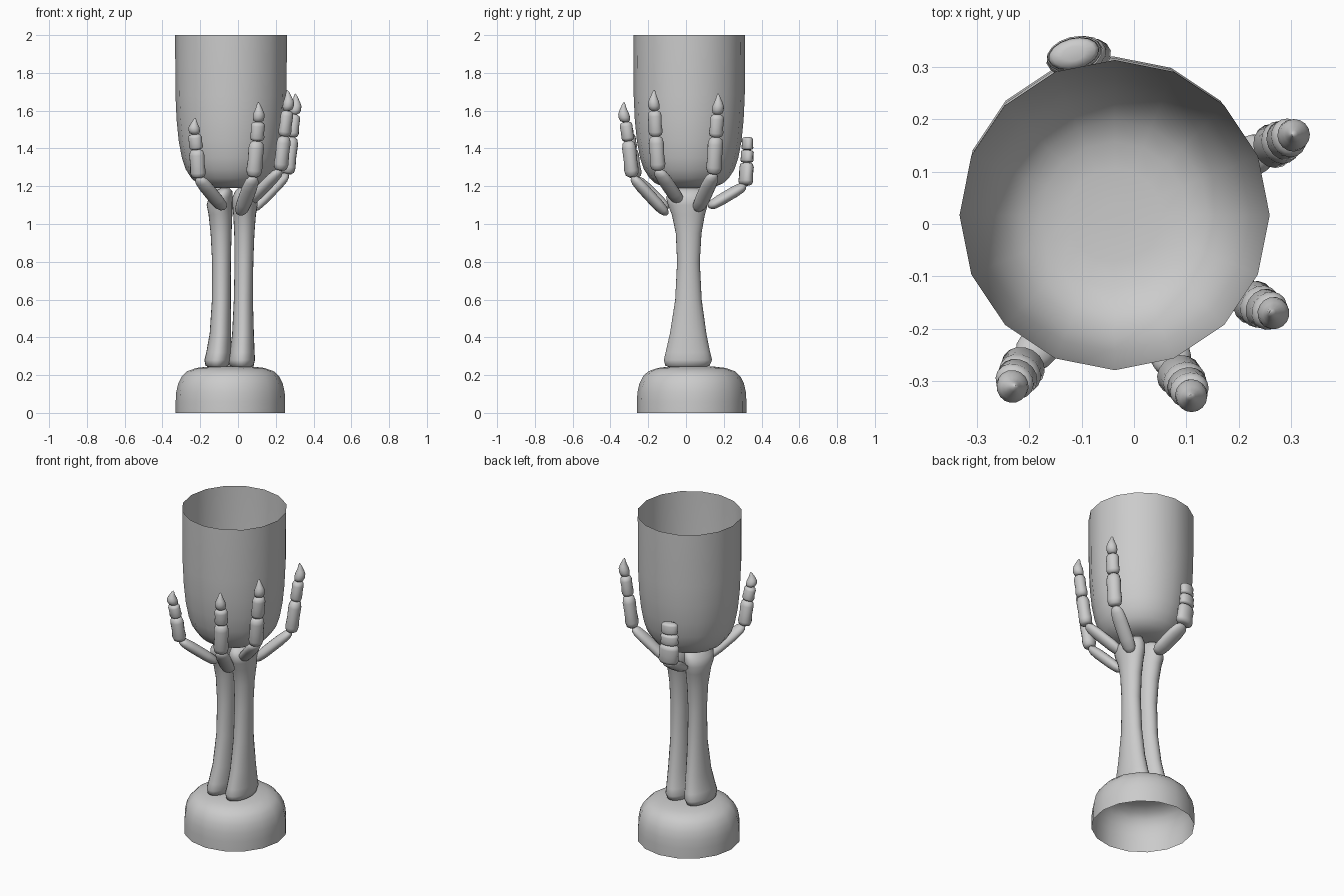
import bpy, math
from math import cos, sin, pi
from mathutils import Vector as V

if "Cube" in bpy.data.objects:
    bpy.data.objects.remove(bpy.data.objects["Cube"])


def make(name, verts, faces, angle=60):
    me = bpy.data.meshes.new(name)
    me.from_pydata([tuple(v) for v in verts], [], faces)
    ob = bpy.data.objects.new(name, me)
    bpy.context.collection.objects.link(ob)
    bpy.ops.object.select_all(action='DESELECT')
    ob.select_set(True)
    bpy.context.view_layer.objects.active = ob
    bpy.ops.object.shade_smooth_by_angle(angle=math.radians(angle))
    return ob


def loft(name, rings, n=16, cap_start=True, cap_end=True, angle=60):
    """Skin a list of ellipses given as (centre, half axis u, half axis v)."""
    verts, faces = [], []
    for c, u, v in rings:
        verts += [c + u * cos(2 * pi * i / n) + v * sin(2 * pi * i / n) for i in range(n)]
    for r in range(len(rings) - 1):
        for i in range(n):
            j = (i + 1) % n
            faces.append((r * n + i, r * n + j, (r + 1) * n + j, (r + 1) * n + i))
    if cap_start:
        faces.append(tuple(reversed(range(n))))
    if cap_end:
        faces.append(tuple(range(len(verts) - n, len(verts))))
    return make(name, verts, faces, angle)


def upright(name, sections, **kw):
    """Upright loft from (z, x, y, rx, ry) sections."""
    loft(name, [(V((x, y, z)), V((rx, 0, 0)), V((0, ry, 0))) for z, x, y, rx, ry in sections], **kw)


# cup bowl: thin open shell
CX, CY = -0.037, 0.017
bowl = [(.02, 1.19), (.09, 1.191), (.14, 1.198), (.18, 1.216), (.21, 1.243), (.24, 1.29),
        (.26, 1.35), (.277, 1.44), (.288, 1.55), (.294, 1.68), (.296, 2.0)]
upright("cup_bowl", [(z, CX, CY, r, r) for r, z in bowl], cap_end=False)

# base: dome shell, open underneath
base = [(.29, 0), (.29, .06), (.287, .11), (.277, .155), (.258, .193), (.23, .22),
        (.18, .238), (.11, .246), (.02, .248)]
upright("base_dome", [(z, -0.04, 0.03, r, r) for r, z in base], cap_start=False)

# two forearm bones: z, left edge x, right edge x, front y, back y
left = [(.24, -.15, -.07, -.08, .09), (.25, -.172, -.05, -.11, .125), (.28, -.178, -.04, -.117, .138),
        (.32, -.168, -.037, -.108, .128), (.42, -.15, -.037, -.085, .108), (.6, -.138, -.038, -.057, .083),
        (.8, -.137, -.038, -.047, .073), (.95, -.145, -.034, -.054, .082), (1.05, -.156, -.03, -.075, .1),
        (1.1, -.166, -.03, -.095, .115), (1.14, -.155, -.028, -.105, .115), (1.175, -.12, -.03, -.09, .1),
        (1.19, -.09, -.045, -.05, .06)]
right = [(.24, -.02, .06, -.08, .09), (.25, -.045, .083, -.11, .125), (.28, -.052, .09, -.117, .138),
         (.32, -.043, .088, -.108, .128), (.42, -.031, .084, -.085, .108), (.6, -.022, .079, -.057, .083),
         (.8, -.018, .081, -.047, .073), (.95, -.02, .087, -.054, .082), (1.05, -.025, .095, -.075, .1),
         (1.1, -.03, .104, -.095, .115), (1.14, -.03, .105, -.105, .115), (1.175, -.015, .08, -.09, .1),
         (1.19, 0, .05, -.05, .06)]
for name, bone in (("left", left), ("right", right)):
    upright(name + "_forearm_bone",
            [(z, (a + b) / 2, (c + d) / 2, (b - a) / 2, (d - c) / 2) for z, a, b, c, d in bone], n=24)

# finger bone shapes: (position along bone, width factor)
CAPSULE = [(0, .25), (.04, .6), (.12, .88), (.3, 1), (.7, 1), (.88, .88), (.96, .62), (1, .25)]
PHALANX = [(0, .5), (.05, .85), (.18, 1), (.45, .92), (.8, .97), (.94, .82), (1, .45)]
CLAW = [(0, .45), (.06, .85), (.22, 1), (.42, .95), (.58, .72), (.75, .47), (.9, .28), (1, .06)]


def finger_bone(name, p0, p1, width, depth, shape, bend=0.0):
    p0, p1 = V(p0), V(p1)
    axis = (p1 - p0).normalized()
    radial = (V((p1.x - CX, p1.y - CY, 0))).normalized()
    side = V((0, 0, 1)).cross(radial)
    side = (side - axis * side.dot(axis)).normalized()
    out = axis.cross(side)
    loft(name, [(p0.lerp(p1, t) + radial * bend * sin(pi * t), side * width * f, out * depth * f)
                for t, f in shape])


# five fingers: palm end, knuckle, two joints and tip
fingers = {
    "back_right_finger": [(.07, .06, 1.07), (.262, .147, 1.265), (.285, .158, 1.46), (.298, .166, 1.58), (.303, .17, 1.69)],
    "right_finger": [(.055, -.03, 1.11), (.225, -.148, 1.285), (.245, -.16, 1.465), (.262, -.167, 1.6), (.26, -.168, 1.71)],
    "front_right_finger": [(.01, -.1, 1.05), (.083, -.285, 1.25), (.1, -.305, 1.44), (.107, -.32, 1.54), (.108, -.328, 1.645)],
    "front_left_finger": [(-.075, -.1, 1.08), (-.21, -.27, 1.245), (-.22, -.29, 1.395), (-.23, -.303, 1.475), (-.227, -.31, 1.56)],
    "thumb": [(-.06, .12, 1.09), (-.1, .315, 1.205), (-.113, .322, 1.325), (-.115, .325, 1.392), (-.115, .325, 1.46)],
}
for name, (palm, knuckle, j1, j2, tip) in fingers.items():
    thumb = name == "thumb"
    k = 1.4 if thumb else 1
    finger_bone(name + "_palm_bone", palm, knuckle, .042 * (1.2 if thumb else 1), .03, CAPSULE)
    finger_bone(name + "_lower_bone", knuckle, j1, .043 * k, .038, PHALANX)
    finger_bone(name + "_middle_bone", j1, j2, .039 * k, .034, PHALANX)
    finger_bone(name + "_tip_bone", j2, tip, (.036 if thumb else .031) * k, .03,
                PHALANX if thumb else CLAW, 0 if thumb else .008)
